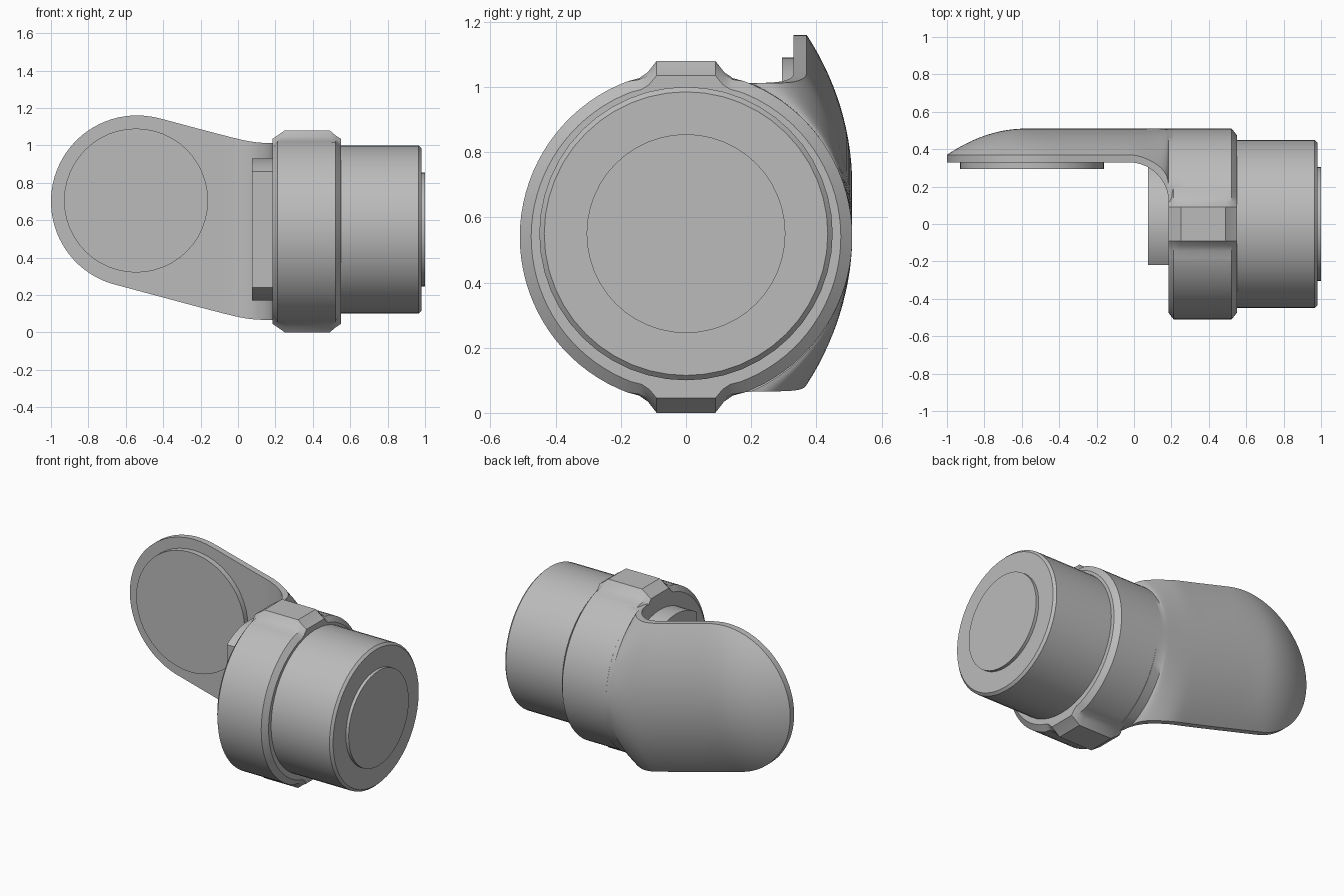
import bpy, bmesh
from math import sin, cos, pi, sqrt, asin, radians

cube = bpy.data.objects.get("Cube")
if cube:
    bpy.data.objects.remove(cube, do_unlink=True)

grey = bpy.data.materials.new("plain grey")
grey.use_nodes = True
colour = (0.5, 0.5, 0.5, 1)
grey.diffuse_color = colour
grey.node_tree.nodes["Principled BSDF"].inputs["Base Color"].default_value = colour


def loft(name, sections, angle=30):
    """Skin equal-length closed sections and cap both ends."""
    bm = bmesh.new()
    rings = [[bm.verts.new(p) for p in s] for s in sections]
    for a, b in zip(rings, rings[1:]):
        for i in range(len(a)):
            j = (i + 1) % len(a)
            bm.faces.new((a[i], a[j], b[j], b[i]))
    bm.faces.new(rings[0][::-1])
    bm.faces.new(rings[-1])
    bmesh.ops.recalc_face_normals(bm, faces=bm.faces)
    mesh = bpy.data.meshes.new(name)
    bm.to_mesh(mesh)
    bm.free()
    mesh.materials.append(grey)
    ob = bpy.data.objects.new(name, mesh)
    bpy.context.collection.objects.link(ob)
    bpy.ops.object.select_all(action='DESELECT')
    ob.select_set(True)
    bpy.context.view_layer.objects.active = ob
    bpy.ops.object.shade_smooth_by_angle(angle=radians(angle))
    return ob


def circle_x(x, r, z=0.55, n=48):
    return [(x, r * sin(2 * pi * i / n), z + r * cos(2 * pi * i / n)) for i in range(n)]


# Motor barrel with chamfered end, and its raised end disc
loft("motor_barrel", [circle_x(x, r) for x, r in
                      ((0.5, 0.45), (0.965, 0.45), (0.98, 0.435))])
loft("motor_end_disc", [circle_x(x, 0.305) for x in (0.96, 1.0)])


# Clamp ring with a flared tab on top and bottom
def ring_section(x, r, h):
    side = [(r * sin(a), r * cos(a)) for a in
            (0.36 + (pi - 0.72) * i / 36 for i in range(37))]
    y0, z0 = side[0]
    flare = [(0.09, h), (0.09 + 0.3 * (y0 - 0.09), h - 0.55 * (h - z0)),
             (0.09 + 0.6 * (y0 - 0.09), h - 0.85 * (h - z0))]
    half = flare + side + [(y, -z) for y, z in reversed(flare)]
    full = half + [(-y, -z) for y, z in half]
    return [(x, y, 0.54 + z) for y, z in full]


loft("clamp_ring", [ring_section(*s) for s in
                    ((0.185, 0.475, 0.495), (0.212, 0.51, 0.513), (0.25, 0.51, 0.54),
                     (0.49, 0.51, 0.54), (0.522, 0.51, 0.513), (0.55, 0.475, 0.495))])

# Inner boss: a disc cut flat at the front
start = asin(0.22 / 0.38)
boss = [(-0.38 * sin(a), 0.55 + 0.38 * cos(a)) for a in
        (start - (pi + 2 * start) * i / 40 for i in range(41))]
loft("inner_boss", [[(x, y, z) for y, z in boss] for x in (0.075, 0.25)])


# Side arm: rounded paddle outline, domed back, filleted into the ring
CX, CZ, R, SLOPE = -0.54, 0.70, 0.46, -0.27
TILT = sqrt(1 + SLOPE * SLOPE)


def soft_max(a, b, k=0.02):
    return (a + b + sqrt((a - b) ** 2 + k * k)) / 2


def edge(x, sign):
    """Height of the paddle outline, above (1) or below (-1) its centre."""
    tangent = CX - sign * R * SLOPE / TILT
    if x < tangent:
        return CZ + sign * sqrt(max(R * R - (x - CX) ** 2, 0))
    line = CZ + sign * R * TILT + SLOPE * (x - CX)
    return soft_max(line, 1.008 if sign > 0 else 0.063)


def arm_section(x, inner, n=28):
    top, low = edge(x, 1), edge(x, -1)
    w, mid = (top - low) / 2, (top + low) / 2
    t = min(max((x + 0.03) / 0.215, 0), 1)
    rim = inner + 0.04 * (1 + t ** 4)
    peak = 0.51 - max(-0.58 - x, 0) ** 2 / 1.26
    s = max(peak - rim, 0.001)
    rad = (w * w + s * s) / (2 * s)
    a = asin(min(w / rad, 1))
    arc = [(peak - rad + rad * cos(b), mid + rad * sin(b)) for b in
           (-a + 2 * a * i / n for i in range(n + 1))]
    return [(x, y, z) for y, z in [(inner, low)] + arc + [(inner, top)]]


stations = [(CX - R * cos(0.07 + (pi / 2 - 0.07) * i / 20), 0.33) for i in range(21)]
stations += [(CX + (-0.03 - CX) * i / 12, 0.33) for i in range(1, 13)]
stations += [(-0.03 + 0.215 * sin(b), 0.12 + 0.21 * cos(b)) for b in
             (pi / 2 * i / 10 for i in range(1, 11))]
stations.append((0.25, 0.12))
loft("side_arm", [arm_section(*s) for s in stations], 35)

# Round pad on the arm's inner face
loft("arm_pad", [[(-0.545 + 0.385 * cos(2 * pi * i / 48), y,
                   0.705 + 0.385 * sin(2 * pi * i / 48)) for i in range(48)]
                 for y in (0.295, 0.35)])
